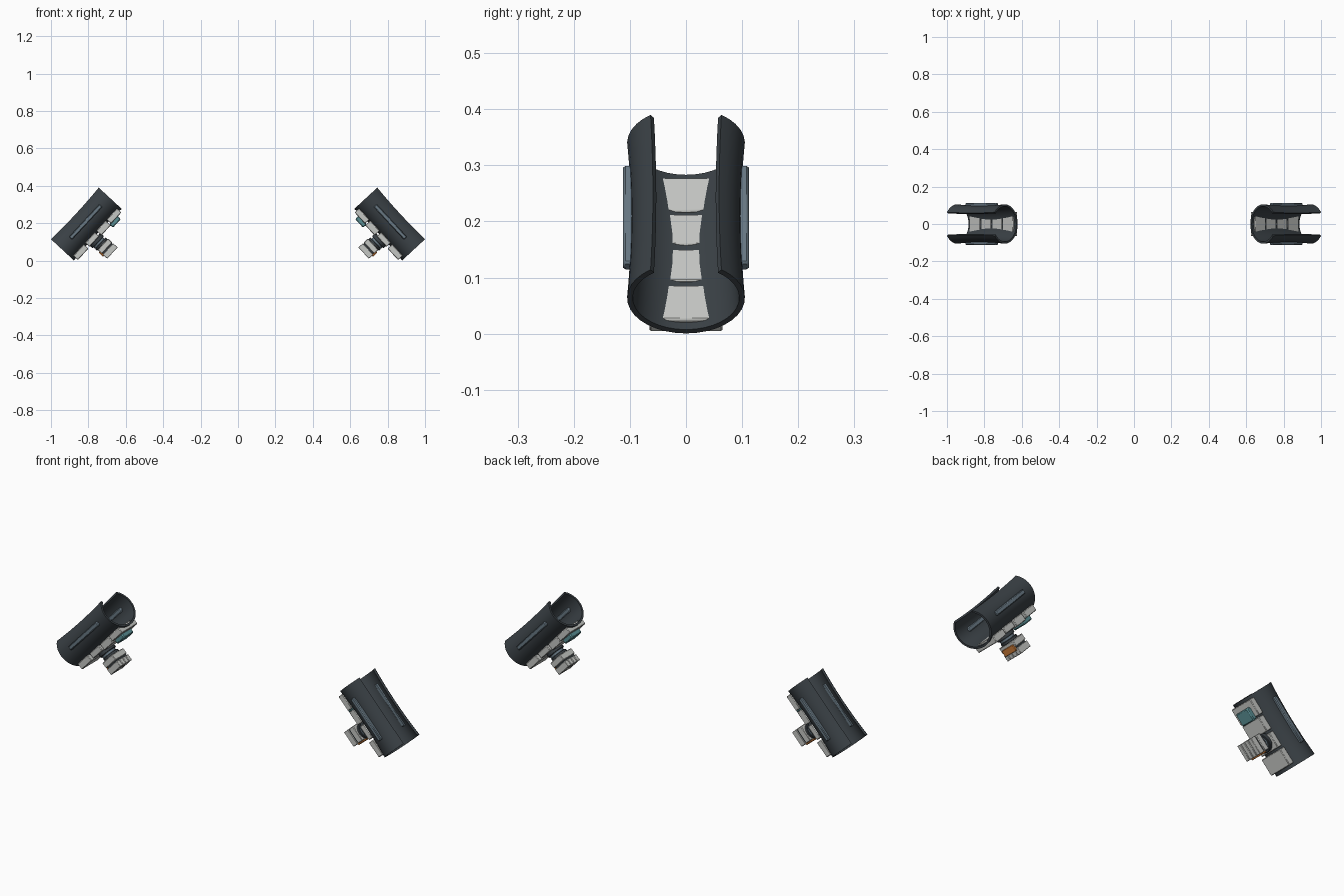
import bpy, bmesh, math
from mathutils import Matrix, Vector

if "Cube" in bpy.data.objects:
    bpy.data.objects.remove(bpy.data.objects["Cube"])

# local frame: x runs along the forearm, z points to the open side of the cuff
ANGLE = math.radians(47.2)
FRAME = Matrix.Translation((0.809, 0, 0.1935)) @ Matrix.Rotation(ANGLE, 4, 'Y')


def material(name, rgb):
    m = bpy.data.materials.new(name)
    m.diffuse_color = (*rgb, 1)
    m.use_nodes = True
    m.node_tree.nodes["Principled BSDF"].inputs["Base Color"].default_value = m.diffuse_color
    return m


CHARCOAL = material("charcoal", (0.042, 0.052, 0.060))
LIGHT = material("light grey", (0.56, 0.57, 0.55))
SLATE = material("slate", (0.14, 0.19, 0.23))
TEAL = material("teal", (0.10, 0.27, 0.29))
ORANGE = material("orange", (0.60, 0.20, 0.04))


def finish(name, bm, mat, bevel=0.0):
    """Place a part on the right cuff and mirror it to the left one."""
    bmesh.ops.recalc_face_normals(bm, faces=bm.faces[:])
    bm.transform(FRAME)
    me = bpy.data.meshes.new(name)
    bm.to_mesh(me)
    bm.free()
    me.materials.append(mat)
    me.polygons.foreach_set("use_smooth", [True] * len(me.polygons))
    me.set_sharp_from_angle(angle=math.radians(25))
    ob = bpy.data.objects.new(name, me)
    bpy.context.collection.objects.link(ob)
    if bevel:
        b = ob.modifiers.new("bevel", 'BEVEL')
        b.width, b.segments = bevel, 1
    m = ob.modifiers.new("mirror", 'MIRROR')
    m.use_mirror_merge = False
    return ob


def box(name, x, y, z, mat, bevel=0.003):
    bm = bmesh.new()
    size = Vector((x[1] - x[0], y[1] - y[0], z[1] - z[0]))
    mid = Vector((x[0] + x[1], y[0] + y[1], z[0] + z[1])) / 2
    bmesh.ops.create_cube(bm, size=1, matrix=Matrix.Translation(mid) @ Matrix.Diagonal((*size, 1)))
    return finish(name, bm, mat, bevel)


def disc(name, x, r, z, mat):
    bm = bmesh.new()
    bmesh.ops.create_cone(bm, cap_ends=True, segments=16, radius1=r, radius2=r, depth=z[1] - z[0],
                          matrix=Matrix.Translation((x, 0, (z[0] + z[1]) / 2)))
    return finish(name, bm, mat, 0.002)


# cuff shell: open oval tube, pinched at mid length
HALF, GAP, SEG, RINGS, THICK = 0.188, math.radians(37), 28, 10, 0.010
bm = bmesh.new()
rings = []
for i in range(RINGS + 1):
    t = 2 * i / RINGS - 1
    pinch = 0.007 * (1 - t * t)
    arcs = []
    for inset in (0, THICK):
        arc = []
        for j in range(SEG + 1):
            a = GAP + (2 * math.pi - 2 * GAP) * j / SEG
            arc.append(bm.verts.new((t * HALF, (0.105 - pinch - inset) * math.sin(a),
                                     0.012 + (0.093 - pinch - inset) * math.cos(a))))
        arcs.append(arc)
    rings.append(arcs[0] + arcs[1][::-1])
n = len(rings[0])
for a, b in zip(rings, rings[1:]):
    for j in range(n):
        k = (j + 1) % n
        bm.faces.new((a[j], a[k], b[k], b[j]))
for r in (rings[0], rings[-1]):
    for j in range(SEG):
        bm.faces.new((r[j], r[j + 1], r[n - 2 - j], r[n - 1 - j]))
finish("cuff_shell", bm, CHARCOAL)

# side strips passing through the shell walls
for s, side in ((-1, "front"), (1, "back")):
    box(side + "_side_strip", (-0.125, 0.113), sorted((s * 0.084, s * 0.112)),
        (0.002, 0.024), SLATE, 0.004)

# armour plates along the closed side, also showing inside the cuff
for i, (x, w, low) in enumerate((((-0.173, -0.091), 0.065, -0.093),
                                 ((-0.084, -0.010), 0.058, -0.098),
                                 ((0.001, 0.078), 0.058, -0.092),
                                 ((0.088, 0.172), 0.065, -0.095))):
    box("armour_plate_%d" % (i + 1), x, (-w, w), (low, -0.061), LIGHT)

# teal panel
box("teal_panel", (-0.145, -0.082), (-0.040, 0.040), (-0.115, -0.088), TEAL, 0.005)

# swivel mount
disc("mount_base", 0.028, 0.045, (-0.110, -0.085), CHARCOAL)
disc("mount_ring", 0.028, 0.037, (-0.123, -0.109), SLATE)
disc("mount_cap", 0.024, 0.042, (-0.136, -0.122), CHARCOAL)

# emitter head: slab, dark core, row of fins and orange accent
box("head_slab", (-0.022, 0.060), (-0.048, 0.048), (-0.166, -0.135), LIGHT)
box("head_core", (-0.017, 0.055), (-0.043, 0.043), (-0.196, -0.160), CHARCOAL)
for i in range(4):
    y = -0.048 + i * 0.0247
    box("head_fin_%d" % (i + 1), (-0.022, 0.060), (y, y + 0.0217), (-0.205, -0.173), LIGHT, 0.002)
box("orange_accent", (0.050, 0.067), (-0.038, 0.038), (-0.182, -0.150), ORANGE, 0.002)
